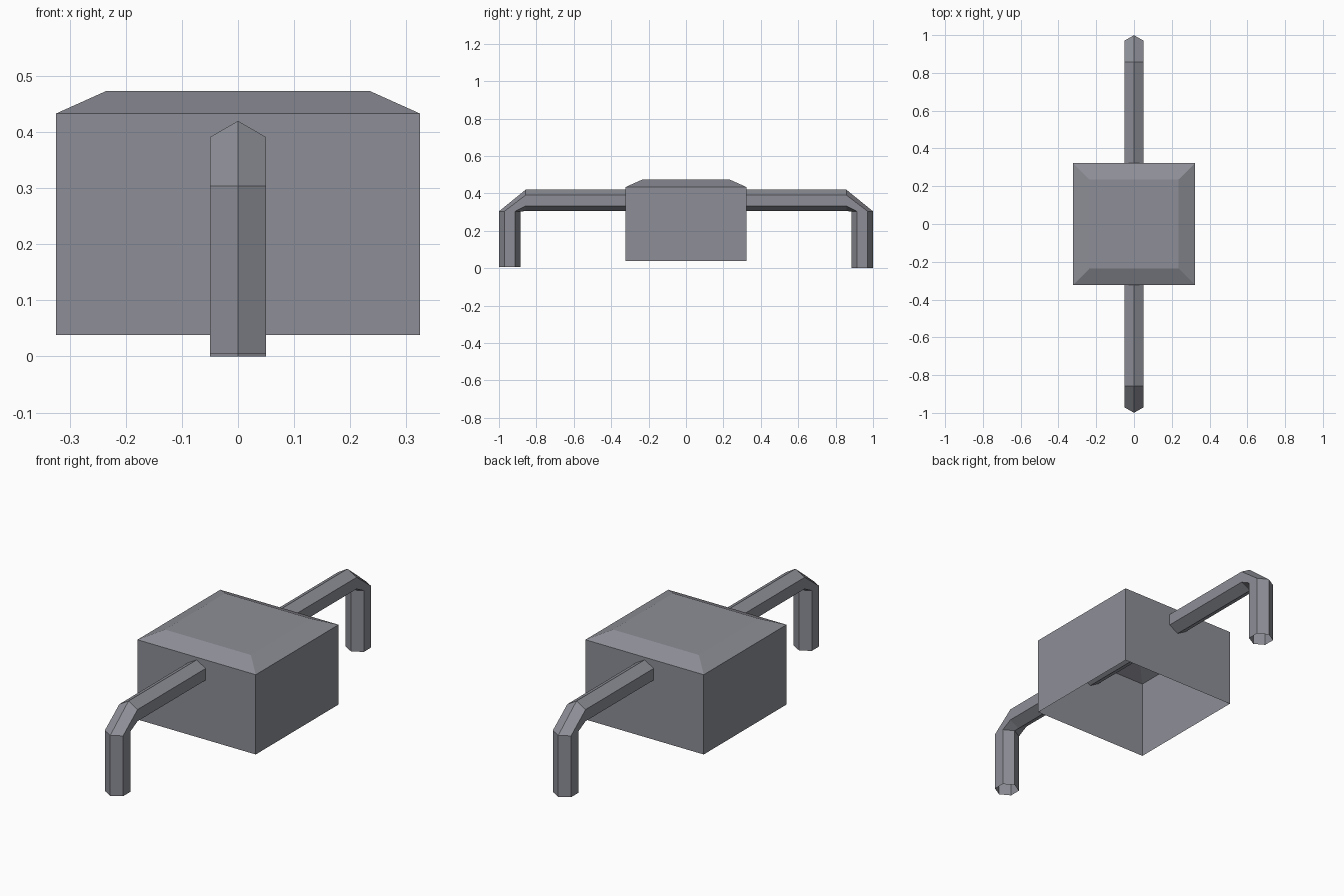
import bpy, bmesh, math

if "Cube" in bpy.data.objects:
    bpy.data.objects.remove(bpy.data.objects["Cube"])

grey = bpy.data.materials.new("cool_grey")
grey.diffuse_color = (0.27, 0.275, 0.31, 1)
grey.use_nodes = True
grey.node_tree.nodes["Principled BSDF"].inputs["Base Color"].default_value = grey.diffuse_color


def loft(name, rings, cap_end=False):
    """Skin a row of closed rings into an open, flat shaded shell."""
    bm = bmesh.new()
    loops = [[bm.verts.new(p) for p in ring] for ring in rings]
    n = len(loops[0])
    for a, b in zip(loops, loops[1:]):
        for i in range(n):
            j = (i + 1) % n
            bm.faces.new((a[i], a[j], b[j], b[i]))
    if cap_end:
        bm.faces.new(loops[-1])
    bmesh.ops.recalc_face_normals(bm, faces=bm.faces[:])
    mesh = bpy.data.meshes.new(name)
    bm.to_mesh(mesh)
    bm.free()
    mesh.materials.append(grey)
    obj = bpy.data.objects.new(name, mesh)
    bpy.context.collection.objects.link(obj)
    return obj


def square(half, z):
    return [(sx * half, sy * half, z) for sx, sy in ((-1, -1), (1, -1), (1, 1), (-1, 1))]


def hexagon(y, z, outward):
    """Hexagon section; outward is the (y, z) direction of its outer corner."""
    r = 0.0577
    ring = []
    for i in range(6):
        a = i * math.pi / 3
        out = r * math.cos(a)
        ring.append((r * math.sin(a), y + out * outward[0], z + out * outward[1]))
    return ring


# Box housing: open underneath, with a sloped rim around the top
loft("box_housing", [square(0.324, 0.038), square(0.324, 0.433), square(0.235, 0.473)], True)

# Hexagonal pipe running through the box, bent down at both ends, ends open
MID_Z, LEG_Y, BEND_Y, BEND_Z = 0.362, 0.942, 0.857, 0.304
loft("bent_pipe", [
    hexagon(-LEG_Y, 0.005, (-1, 0)),
    hexagon(-LEG_Y, BEND_Z, (-1, 0)),
    hexagon(-BEND_Y, MID_Z, (0, 1)),
    hexagon(BEND_Y, MID_Z, (0, 1)),
    hexagon(LEG_Y, BEND_Z, (1, 0)),
    hexagon(LEG_Y, 0.0, (1, 0)),
])
